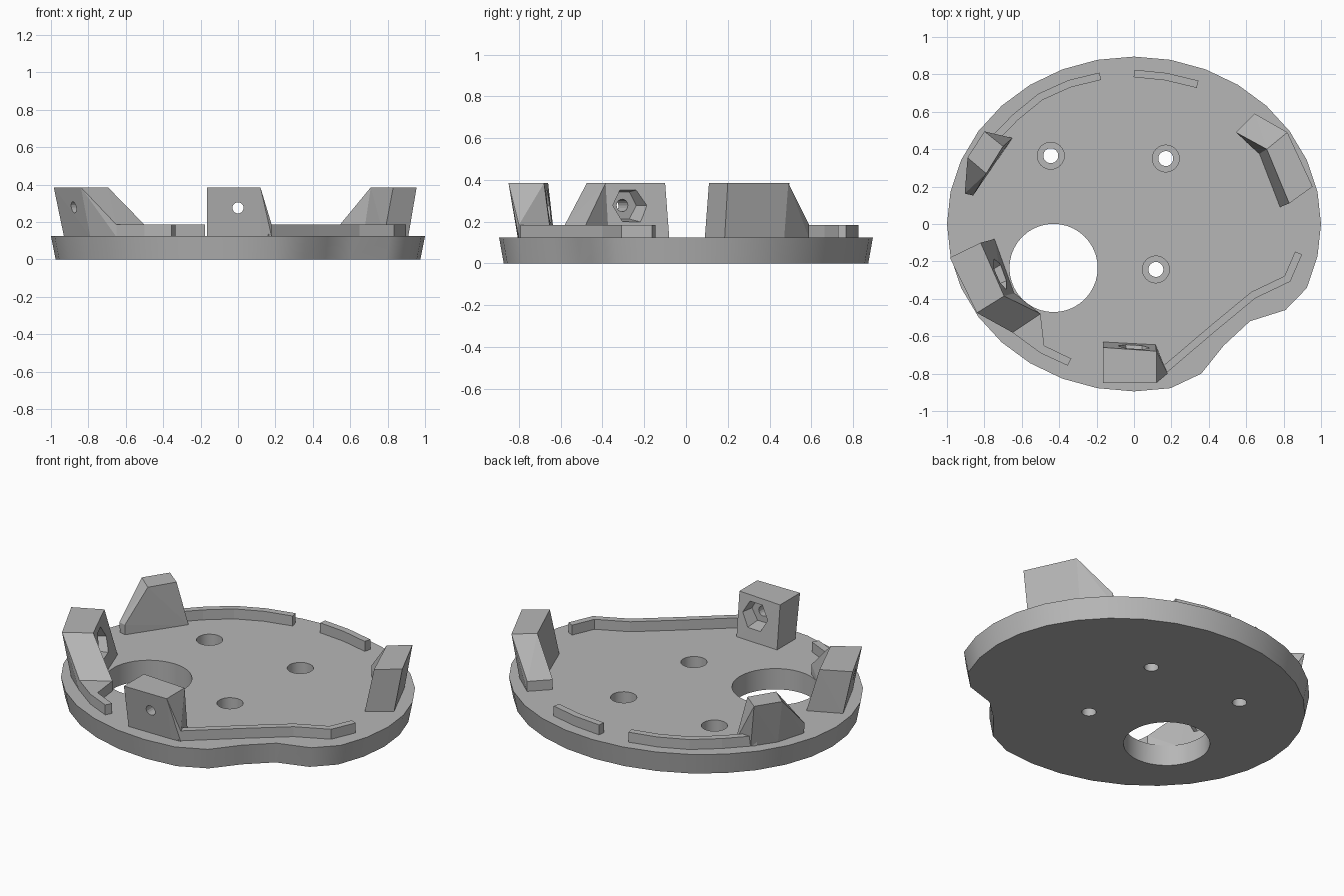
import bpy, bmesh
from math import sin, cos, pi, radians
from mathutils import Vector, Matrix

cube = bpy.data.objects.get("Cube")
if cube:
    bpy.data.objects.remove(cube, do_unlink=True)

GREY = bpy.data.materials.new("plain grey")
GREY.use_nodes = True
GREY.diffuse_color = (0.47, 0.47, 0.47, 1)
GREY.node_tree.nodes["Principled BSDF"].inputs["Base Color"].default_value = GREY.diffuse_color

FLOOR, STEP, TOP = 0.125, 0.185, 0.385


def finish(name, bm):
    bmesh.ops.recalc_face_normals(bm, faces=bm.faces)
    mesh = bpy.data.meshes.new(name)
    bm.to_mesh(mesh)
    bm.free()
    obj = bpy.data.objects.new(name, mesh)
    obj.data.materials.append(GREY)
    bpy.context.collection.objects.link(obj)
    return obj


def prism(name, outline, z0, z1, foot=1.0):
    bm = bmesh.new()
    low = [bm.verts.new((x * foot, y * foot, z0)) for x, y in outline]
    high = [bm.verts.new((x, y, z1)) for x, y in outline]
    bm.faces.new(low)
    bm.faces.new(high)
    for i in range(len(low)):
        j = (i + 1) % len(low)
        bm.faces.new((low[i], low[j], high[j], high[i]))
    return finish(name, bm)


def hull(name, *layers):
    """Convex block through outlines given as (height, points)."""
    bm = bmesh.new()
    for z, points in layers:
        for x, y in points:
            bm.verts.new((x, y, z))
    bmesh.ops.convex_hull(bm, input=bm.verts)
    bmesh.ops.dissolve_limit(bm, angle_limit=radians(1), verts=bm.verts, edges=bm.edges)
    return finish(name, bm)


def cutter(centre, axis, r1, r2, depth, sides):
    bm = bmesh.new()
    turn = Vector(axis).to_track_quat('Z', 'Y').to_matrix().to_4x4()
    place = Matrix.Translation(centre) @ turn @ Matrix.Rotation(pi / 2, 4, 'Z')
    bmesh.ops.create_cone(bm, cap_ends=True, segments=sides, radius1=r1,
                          radius2=r2, depth=depth, matrix=place)
    return finish("cutter", bm)


def carve(obj, tool):
    tool.hide_render = True
    mod = obj.modifiers.new("cut", 'BOOLEAN')
    mod.operation = 'DIFFERENCE'
    mod.solver = 'EXACT'
    mod.object = tool
    bpy.context.view_layer.objects.active = obj
    bpy.ops.object.modifier_apply(modifier=mod.name)
    bpy.data.objects.remove(tool, do_unlink=True)


def rim(name, path, width=0.04):
    """Low wall of constant width along a path, with mitred corners."""
    pts = [Vector(p) for p in path]
    left, right = [], []
    for i, p in enumerate(pts):
        a = (p - pts[i - 1]).normalized() if i else None
        b = (pts[i + 1] - p).normalized() if i + 1 < len(pts) else None
        a, b = a or b, b or a
        d = (a + b).normalized()
        side = Vector((-d.y, d.x)) * (width / 2 / d.dot(a))
        left.append(p + side)
        right.append(p - side)
    return prism(name, left + right[::-1], FLOOR - 0.005, STEP)


# Base plate: 32-sided oval with a dip in one edge
outline = [(cos(2 * pi * i / 32), 0.895 * sin(2 * pi * i / 32)) for i in range(32)]
outline[26:30] = [(0.36, -0.80), (0.48, -0.65), (0.62, -0.52), (0.81, -0.46)]
plate = prism("base_plate", outline, 0, FLOOR, foot=0.975)

# Large opening and three counterbored screw holes
carve(plate, cutter((-0.43, -0.235, 0), (0, 0, 1), 0.236, 0.236, 1, 40))
for x, y in [(-0.445, 0.365), (0.17, 0.35), (0.117, -0.243)]:
    carve(plate, cutter((x, y, 0.1), (0, 0, 1), 0.072, 0.072, 0.1, 24))
    carve(plate, cutter((x, y, 0), (0, 0, 1), 0.04, 0.04, 1, 24))
bpy.ops.object.select_all(action='DESELECT')
plate.select_set(True)
bpy.context.view_layer.objects.active = plate
bpy.ops.object.shade_smooth_by_angle(angle=radians(30))

# Low rim walls
rim("back_right_rim", [(-0.18, 0.79), (-0.345, 0.75), (-0.5, 0.68), (-0.635, 0.57), (-0.77, 0.43)])
rim("back_rim", [(0, 0.805), (0.17, 0.788), (0.34, 0.747)])
rim("front_left_rim", [(0.88, -0.155), (0.82, -0.293), (0.638, -0.38), (0.42, -0.56), (0.15, -0.79)])
prism("front_right_rim", [(-0.5, -0.48), (-0.48, -0.65), (-0.335, -0.72), (-0.355, -0.757),
                          (-0.5, -0.69), (-0.65, -0.58)], FLOOR - 0.005, STEP)


def post(name, top, foot, toe):
    """Leaning block; its last two corners run down a ramp to the toe."""
    block = hull(name, (TOP, top), (FLOOR - 0.005, foot))
    hull(name + "_ramp", (TOP, top[2:]), (FLOOR - 0.005, foot[2:] + toe), (STEP, toe))
    return block


# Posts with ramps
side_post = post("front_right_post",
                 [(-0.985, -0.18), (-0.82, -0.10), (-0.695, -0.385), (-0.84, -0.475)],
                 [(-0.93, -0.165), (-0.745, -0.08), (-0.64, -0.37), (-0.79, -0.46)],
                 [(-0.50, -0.48), (-0.65, -0.58)])
front_post = post("front_post",
                  [(-0.165, -0.85), (-0.165, -0.66), (0.12, -0.68), (0.12, -0.85)],
                  [(-0.165, -0.805), (-0.165, -0.63), (0.115, -0.645), (0.12, -0.805)],
                  [(0.13, -0.70), (0.18, -0.80)])
post("back_left_post",
     [(0.955, 0.20), (0.83, 0.11), (0.71, 0.40), (0.82, 0.49)],
     [(0.91, 0.185), (0.78, 0.09), (0.67, 0.375), (0.78, 0.47)],
     [(0.545, 0.49), (0.645, 0.59)])
hull("back_right_post",
     (TOP, [(-0.89, 0.355), (-0.80, 0.495), (-0.70, 0.415), (-0.79, 0.27)]),
     (STEP, [(-0.905, 0.163), (-0.86, 0.152)]),
     (FLOOR - 0.005, [(-0.85, 0.34), (-0.76, 0.47), (-0.65, 0.46), (-0.86, 0.152), (-0.90, 0.163)]))

# Nut pockets on the inner faces, with bolt holes right through
for block, centre, axis in [(side_post, (-0.715, -0.27, 0.278), (-0.897, -0.44, 0)),
                            (front_post, (0, -0.655, 0.275), (0, -1, 0))]:
    carve(block, cutter(centre, axis, 0.10, 0.075, 0.16, 6))
    carve(block, cutter(centre, axis, 0.03, 0.03, 0.8, 16))
